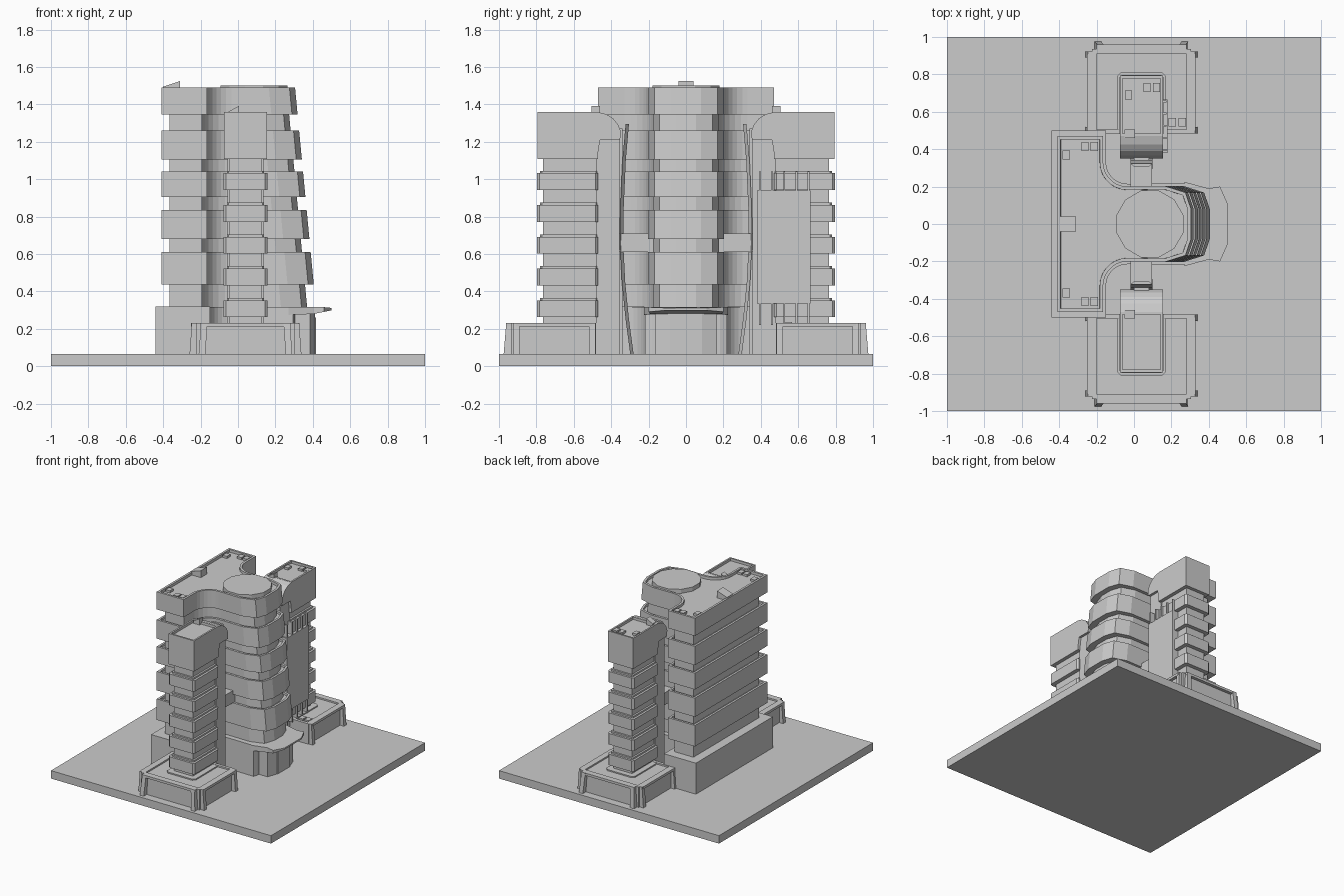
import bpy, bmesh, math

if "Cube" in bpy.data.objects:
    bpy.data.objects.remove(bpy.data.objects["Cube"])

GROUND = 0.065


def finish(bm, name):
    bmesh.ops.recalc_face_normals(bm, faces=bm.faces)
    me = bpy.data.meshes.new(name)
    bm.to_mesh(me)
    bm.free()
    ob = bpy.data.objects.new(name, me)
    bpy.context.collection.objects.link(ob)
    return ob


def loft(name, low, high, rim=0.0, drop=0.0):
    """Solid between two equal-length 3D loops, with an optional roof parapet."""
    bm = bmesh.new()
    a = [bm.verts.new(p) for p in low]
    b = [bm.verts.new(p) for p in high]
    n = len(a)
    bm.faces.new(a[::-1])
    top = bm.faces.new(b)
    for i in range(n):
        j = (i + 1) % n
        bm.faces.new((a[i], a[j], b[j], b[i]))
    bmesh.ops.recalc_face_normals(bm, faces=bm.faces)
    if rim:
        bmesh.ops.inset_region(bm, faces=[top], thickness=rim, use_even_offset=True)
        # A second tiny inset keeps the parapet flat on top with a steep inner wall
        bmesh.ops.inset_region(bm, faces=[top], thickness=0.0005, use_even_offset=True)
        bmesh.ops.translate(bm, verts=top.verts, vec=(0, 0, -drop))
    return finish(bm, name)


def prism(name, pts, z0, z1, rim=0.0, drop=0.0):
    return loft(name, [(x, y, z0) for x, y in pts], [(x, y, z1) for x, y in pts], rim, drop)


def box(name, x0, x1, y0, y1, z0, z1, rim=0.0, drop=0.0):
    return prism(name, [(x0, y0), (x1, y0), (x1, y1), (x0, y1)], z0, z1, rim, drop)


def side_profile(name, yz, x0, x1):
    return loft(name, [(x0, y, z) for y, z in yz], [(x1, y, z) for y, z in yz])


def ybox(name, s, x0, x1, y0, y1, z0, z1, rim=0.0, drop=0.0):
    """Box given on the +y side, placed on side s."""
    lo, hi = sorted((s * y0, s * y1))
    return box(name, x0, x1, lo, hi, z0, z1, rim, drop)


def chamfered(x0, x1, y0, y1, c):
    return [(x0 + c, y0), (x1 - c, y0), (x1, y0 + c), (x1, y1 - c),
            (x1 - c, y1), (x0 + c, y1), (x0, y1 - c), (x0, y0 + c)]


def t_outline(z, d):
    """T-shaped floor plan at height z, grown outwards by d; the nose leans with height."""
    xf = 0.305 + min(0.112, (1.49 - z) * 0.095) + d
    e = d * 0.6
    half = [(-0.41 - d, 0.47 + d), (-0.165 + e, 0.47 + d)]
    r = 0.13 - e
    for i in range(8):
        a = math.pi + i / 7 * math.pi / 2
        half.append((-0.035 + r * math.cos(a), 0.33 + r * math.sin(a)))
    half += [(xf - 0.14, 0.203 + e), (xf - 0.03, 0.168 + e), (xf, 0.08 + e)]
    loop = half + [(x, -y) for x, y in reversed(half)]
    return [(x, y, z) for x, y in loop]


# Ground plate
box("ground_plate", -1, 1, -1, 1, 0, GROUND)

# Main building: recessed core, wide floor bands and base
loft("main_core", t_outline(0.29, -0.045), t_outline(1.46, -0.045))
for i, (z0, z1) in enumerate([(0.437, 0.61), (0.68, 0.835), (0.905, 1.04), (1.105, 1.26)]):
    loft(f"main_floor_band_{i}", t_outline(z0, 0), t_outline(z1, 0), 0.018, 0.018)
loft("main_roof_band", t_outline(1.345, 0), t_outline(1.49, 0), 0.018, 0.022)
box("main_base_slab", -0.44, -0.15, -0.5, 0.5, GROUND, 0.32)
neck = [(min(x, 0.305), y) for x, y, z in t_outline(0.4, 0.025)]
prism("main_base_neck", neck, GROUND, 0.318)

# Roof drum, stair house and vents
drum = [(0.085 + 0.185 * math.cos(a), 0.185 * math.sin(a))
        for a in (2 * math.pi * (i + 0.5) / 12 for i in range(12))]
prism("roof_drum", drum, 1.45, 1.502)
loft("roof_stair_house", [(-0.40, -0.04, 1.46), (-0.31, -0.04, 1.46), (-0.31, 0.04, 1.46), (-0.40, 0.04, 1.46)],
     [(-0.40, -0.04, 1.495), (-0.31, -0.04, 1.525), (-0.31, 0.04, 1.525), (-0.40, 0.04, 1.495)])
for s in (-1, 1):
    for x, y in ((-0.363, 0.37), (-0.262, 0.415), (-0.212, 0.415)):
        ybox("roof_vent", s, x - 0.02, x + 0.02, y - 0.024, y + 0.024, 1.46, 1.486)

# Entrance: porch, door frame and canopy
porch = [(0.2, -0.165), (0.385, -0.165), (0.412, -0.085), (0.412, 0.085), (0.385, 0.165), (0.2, 0.165)]
prism("entrance_porch", porch, GROUND, 0.285)
box("entrance_door", 0.38, 0.418, -0.08, 0.08, GROUND, 0.26)
canopy = [(0.27, -0.225), (0.40, -0.19), (0.46, -0.2), (0.5, -0.11),
          (0.5, 0.11), (0.46, 0.2), (0.40, 0.19), (0.27, 0.225)]
loft("entrance_canopy", [(x, y, 0.275 + max(0, x - 0.38) * 0.2) for x, y in canopy],
     [(x, y, 0.318 - max(0, x - 0.44) * 0.1) for x, y in canopy])

X0, X1 = -0.075, 0.155
for s, side in ((-1, "front"), (1, "rear")):
    # Podium with raised frames on three sides
    ybox(f"{side}_podium", s, -0.225, 0.305, 0.48, 0.935, GROUND, 0.232, 0.025, 0.012)
    ybox(f"{side}_podium_end_beam", s, -0.20, 0.28, 0.92, 0.96, 0.212, 0.232)
    for xa, xb, k in ((-0.21, -0.175, -1), (0.255, 0.29, 1)):
        leg = [(xa, 0.92), (xb, 0.92), (xb, 0.975), (xa, 0.975)]
        loft(f"{side}_podium_end_leg", [(x, s * y, GROUND) for x, y in leg],
             [(x - k * 0.012, s * (y if y < 0.93 else y - 0.014), 0.232) for x, y in leg])
    c = 0.04
    for k in (-1, 1):
        xs = sorted((c + k * 0.25, c + k * 0.29))
        ybox(f"{side}_podium_side_beam", s, *xs, 0.5, 0.91, 0.212, 0.232)
        for y0 in (0.485, 0.89):
            leg = [(c + k * 0.25, y0), (c + k * 0.299, y0), (c + k * 0.299, y0 + 0.033), (c + k * 0.25, y0 + 0.033)]
            loft(f"{side}_podium_side_leg", [(x, s * y, GROUND) for x, y in leg],
                 [(x - (k * 0.012 if abs(x - c) > 0.28 else 0), s * y, 0.232) for x, y in leg])

    # Tower: recessed shaft, collar, floor bands and tall crown
    ybox(f"{side}_tower_shaft", s, -0.045, 0.125, 0.40, 0.765, GROUND, 1.15)
    collar = chamfered(-0.09, 0.17, 0.49, 0.81, 0.02)
    prism(f"{side}_tower_collar", [(x, s * y) for x, y in collar], 0.2, 0.23)
    for i in range(5):
        z = 0.262 + 0.17 * i
        pts = chamfered(X0 - 0.003, X1 + 0.003, 0.47, 0.797, 0.014)
        prism(f"{side}_tower_band_{i}", [(x, s * y) for x, y in pts], z, z + 0.09)
        pts = chamfered(X0 + 0.015, X1 - 0.015, 0.47, 0.78, 0.01)
        prism(f"{side}_tower_sill_{i}", [(x, s * y) for x, y in pts], z, z + 0.103)
    ybox(f"{side}_tower_crown", s, X0, X1, 0.47, 0.793, 1.108, 1.36, 0.014, 0.02)

    # Lift core, set back under a rounded head
    ybox(f"{side}_lift_core", s, X0 + 0.02, X1 - 0.02, 0.355, 0.48, GROUND, 1.21)
    head = [(0.475, 1.108), (0.46, 1.21), (0.352, 1.21), (0.35, 1.26), (0.365, 1.295),
            (0.39, 1.325), (0.425, 1.347), (0.475, 1.36)]
    side_profile(f"{side}_core_head", [(s * y, z) for y, z in head], X0, X1)

    # Bowed fin facing the main building, narrower on its inner face
    bow = [(0.28, GROUND), (0.305, 0.25), (0.325, 0.45), (0.335, 0.65), (0.333, 0.85), (0.322, 1.1), (0.305, 1.295)]
    for (ya, za), (yb, zb) in zip(bow, bow[1:]):
        section = [(0.003, 0), (0.077, 0), (0.10, 0.018), (-0.02, 0.018)]
        loft(f"{side}_bowed_fin", [(x, s * (ya + d), za) for x, d in section],
             [(x, s * (yb + d), zb) for x, d in section])
    ybox(f"{side}_fin_web", s, 0.0, 0.08, 0.34, 0.36, GROUND, 1.27)

    # Bridge and roof wedge
    ybox(f"{side}_bridge", s, -0.02, 0.095, 0.15, 0.36, 0.61, 0.71)
    w = [(-0.05, 0.46), (0.005, 0.46), (0.005, 0.505), (-0.05, 0.505)]
    loft(f"{side}_roof_wedge", [(x, s * y, 1.33) for x, y in w],
         [(x, s * y, 1.362 if x < 0 else 1.392) for x, y in w])

# Rear tower extras: side screen with posts, vents
box("screen_panel", 0.12, 0.178, 0.38, 0.665, 0.335, 0.94)
for i in range(5):
    y = 0.395 + 0.065 * i
    for z0, z1 in ((0.22, 0.34), (0.93, 1.04)):
        box("screen_post", 0.12, 0.174, y - 0.005, y + 0.005, z0, z1)
for x, y in ((-0.03, 0.69), (0.07, 0.73), (0.12, 0.73)):
    box("tower_vent", x - 0.018, x + 0.018, y - 0.024, y + 0.024, 1.33, 1.358)
for x in (0.205, 0.258):
    box("podium_vent", x - 0.02, x + 0.02, 0.52, 0.568, 0.21, 0.236)
